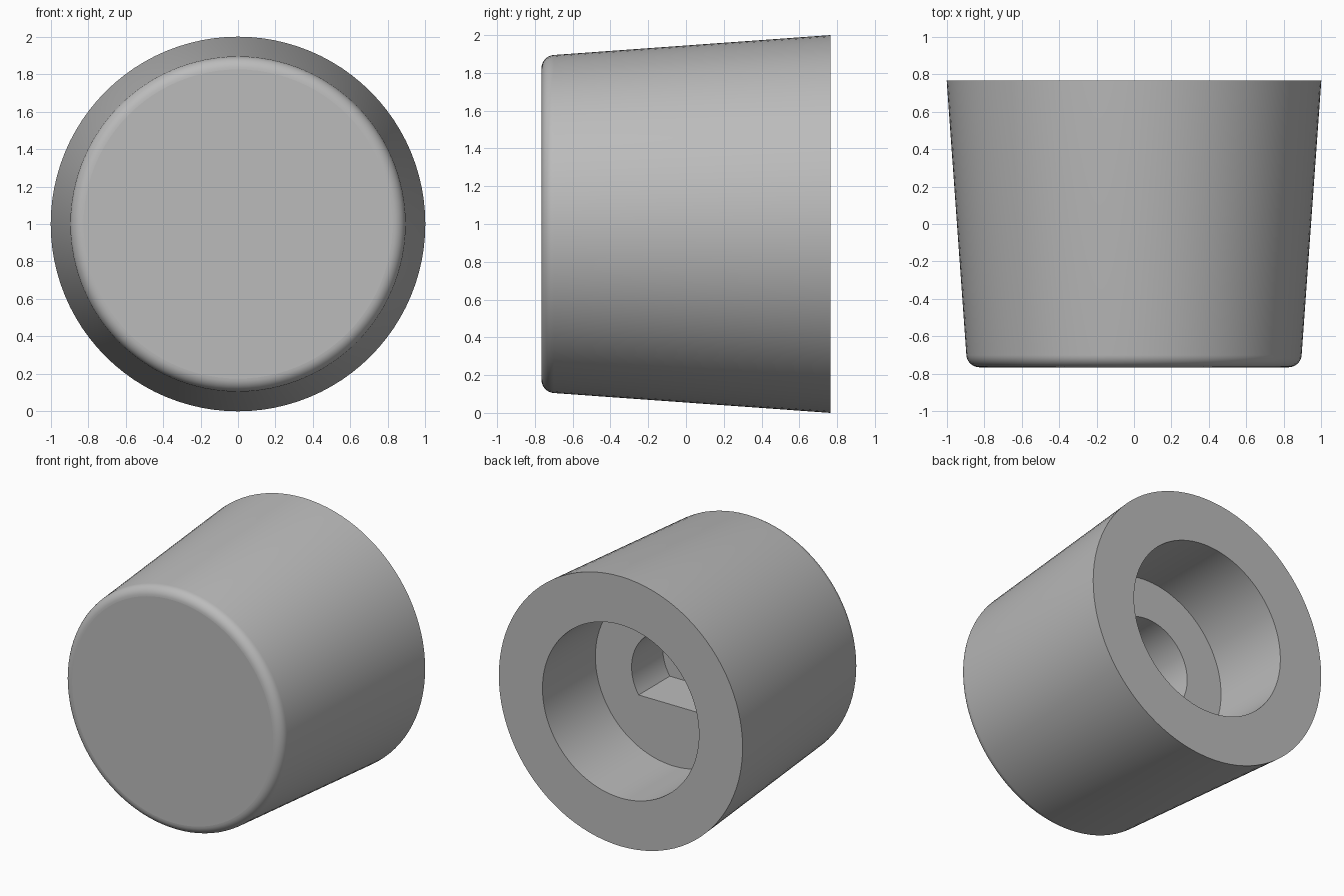
import bpy
import bmesh
from math import sin, cos, pi, radians

cube = bpy.data.objects.get("Cube")
if cube:
    bpy.data.objects.remove(cube, do_unlink=True)

SEGMENTS = 96
BACK, FRONT = 0.765, -0.765      # ends along y
FILLET = 0.07
LEDGE, FLOOR = 0.145, -0.22      # recess step and shaft hole bottom
RECESS_R, HOLE_R = 0.642, 0.345
FLAT = HOLE_R * sin(radians(33.75))  # flat of the D-shaped hole

# Plain grey plastic
grey = bpy.data.materials.new("grey plastic")
grey.use_nodes = True
colour = (0.5, 0.5, 0.5, 1)
grey.diffuse_color = colour
grey.node_tree.nodes["Principled BSDF"].inputs["Base Color"].default_value = colour

# Profile (radius, y): rounded front edge, tapered skirt, recess, shaft hole
profile = []
for i in range(9):
    a = radians(86) * i / 8
    profile.append((0.825 + FILLET * sin(a), FRONT + FILLET * (1 - cos(a))))
profile += [(1, BACK), (RECESS_R, BACK), (RECESS_R, LEDGE),
            (HOLE_R, LEDGE), (HOLE_R, FLOOR)]

bm = bmesh.new()
rings = []
for r, y in profile:
    ring = []
    for k in range(SEGMENTS):
        t = 2 * pi * k / SEGMENTS
        z = r * sin(t)
        if r == HOLE_R:
            z = max(z, -FLAT)
        ring.append(bm.verts.new((r * cos(t), y, 1 + z)))
    rings.append(ring)

# Walls between rings, then the front disc and the hole bottom
for a, b in zip(rings, rings[1:]):
    for k in range(SEGMENTS):
        n = (k + 1) % SEGMENTS
        bm.faces.new((a[k], a[n], b[n], b[k]))
bm.faces.new(rings[0])
bm.faces.new(rings[-1])
bmesh.ops.recalc_face_normals(bm, faces=bm.faces)

mesh = bpy.data.meshes.new("knob")
bm.to_mesh(mesh)
bm.free()
mesh.materials.append(grey)
knob = bpy.data.objects.new("knob", mesh)
bpy.context.collection.objects.link(knob)

# Smooth the round walls, keep the end faces flat
bpy.ops.object.select_all(action="DESELECT")
knob.select_set(True)
bpy.context.view_layer.objects.active = knob
bpy.ops.object.shade_smooth_by_angle(angle=radians(30))
for p in mesh.polygons:
    if abs(p.normal.y) > 0.999:
        p.use_smooth = False
